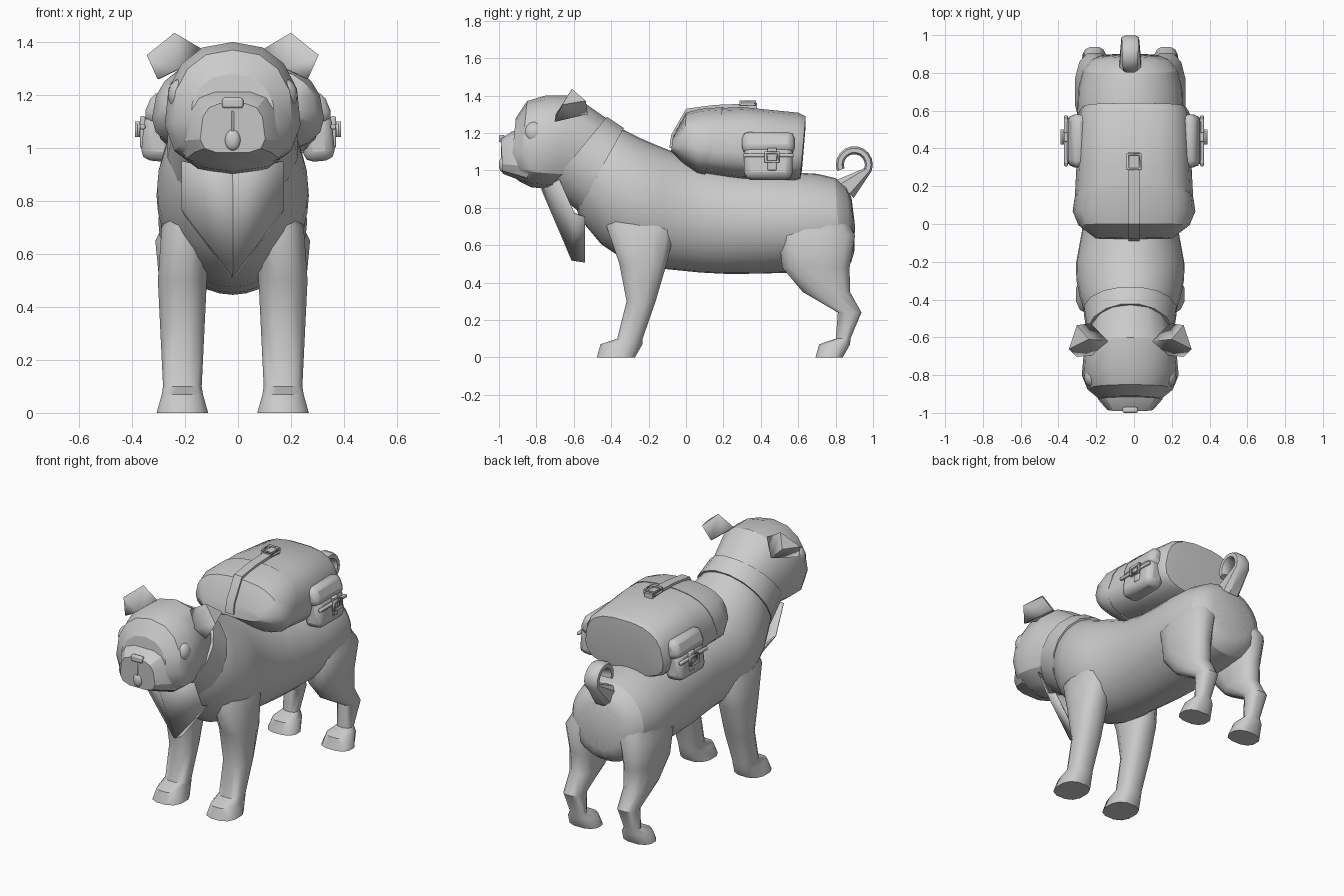
import bpy, bmesh, math
from mathutils import Vector

if "Cube" in bpy.data.objects:
    bpy.data.objects.remove(bpy.data.objects["Cube"])

shade = (.6, .6, .6, 1)
grey = bpy.data.materials.new("plain_grey")
grey.use_nodes = True
grey.diffuse_color = shade
grey.node_tree.nodes["Principled BSDF"].inputs["Base Color"].default_value = shade
dog_centre = -.02  # the dog stands slightly to one side of the pack


def finish(name, bm, angle=35):
    """Turn a bmesh into a shaded, coloured object."""
    bmesh.ops.recalc_face_normals(bm, faces=bm.faces)
    mesh = bpy.data.meshes.new(name)
    bm.to_mesh(mesh)
    bm.free()
    mesh.materials.append(grey)
    mesh.shade_smooth()
    mesh.set_sharp_from_angle(angle=math.radians(angle))
    part = bpy.data.objects.new(name, mesh)
    bpy.context.collection.objects.link(part)
    return part


def rounded(angle, power):
    """Point of a unit superellipse."""
    cosine, sine = math.cos(angle), math.sin(angle)
    return (math.copysign(abs(cosine) ** power, cosine),
            math.copysign(abs(sine) ** power, sine))


def skin(name, rows, angle):
    """Bridge rows of points into a closed tube."""
    bm = bmesh.new()
    rows = [[bm.verts.new(point) for point in row] for row in rows]
    for row, following in zip(rows, rows[1:]):
        for step in range(len(row)):
            bm.faces.new((row[step - 1], row[step], following[step], following[step - 1]))
    bm.faces.new(rows[0])
    bm.faces.new(rows[-1])
    return finish(name, bm, angle)


def loft(name, sections, sides=16, power=1, centre=dog_centre, taper=0, angle=35):
    """A section is top y, top z, bottom y, bottom z, half width."""
    rows = []
    for top_y, top_z, bottom_y, bottom_z, width in sections:
        top = Vector((centre, top_y, top_z))
        bottom = Vector((centre, bottom_y, bottom_z))
        middle, up = (top + bottom) / 2, (top - bottom) / 2
        row = []
        for step in range(sides):
            u, v = rounded(math.tau * (step + .5) / sides, power)
            row.append(middle + up * v + Vector((width * u * (1 - taper * v), 0, 0)))
        rows.append(row)
    return skin(name, rows, angle)


def leg(name, side, sections, slim, flare):
    """Sections are z, front y, back y; the top leans into the body, and a paw is added."""
    rings = []
    for z, front, back in sections:
        lean = max(0, z - .66)
        rings.append((z, front, back, .19 - lean * .35, slim + flare * min(z, .66) - lean * .2))
    z, front, back = sections[-1]
    rings.append((z * .7, front - .09, back, .19, .08))
    rings.append((0, front - .11, back - .04, .19, .1))
    rows = []
    for z, front, back, across, width in rings:
        row = []
        for step in range(12):
            u, v = rounded(math.tau * (step + .5) / 12, .8)
            row.append((dog_centre + side * (across + width * u),
                        (front + back) / 2 + (back - front) / 2 * v, z))
        rows.append(row)
    skin(name, rows, 45)


def box(name, location, size, tilt=0, wire=False):
    """Softened block, or an open frame for a buckle."""
    bm = bmesh.new()
    bmesh.ops.create_cube(bm, size=1)
    bmesh.ops.scale(bm, vec=size, verts=bm.verts)
    part = finish(name, bm)
    part.location, part.rotation_euler.y = location, tilt
    if wire:
        part.modifiers.new("frame", "WIREFRAME").thickness = .015
    else:
        soften = part.modifiers.new("soften", "BEVEL")
        soften.width, soften.segments = min(size) * .3, 2


def ball(name, location, size):
    bm = bmesh.new()
    bmesh.ops.create_uvsphere(bm, u_segments=16, v_segments=10, radius=1)
    bmesh.ops.scale(bm, vec=size, verts=bm.verts)
    finish(name, bm).location = location


def sheet(name, side, corners, faces):
    """Folded cloth or skin; faces pick named corners."""
    bm = bmesh.new()
    verts = {key: bm.verts.new((dog_centre + side * x, y, z))
             for key, (x, y, z) in corners.items()}
    for face in faces:
        bm.faces.new([verts[key] for key in face.split()])
    part = finish(name, bm, angle=20)
    thicken = part.modifiers.new("thickness", "SOLIDIFY")
    thicken.thickness, thicken.offset = .01, 0


# Torso and neck
body = loft("body", [
    (.9, .87, .91, .55, .17), (.82, .98, .87, .45, .27), (.6, 1, .6, .45, .3),
    (.2, 1, .2, .43, .26), (-.05, 1.1, -.05, .46, .25), (-.2, 1.16, -.22, .47, .31),
    (-.31, 1.21, -.45, .55, .28), (-.45, 1.3, -.7, .9, .22)])
body.modifiers.new("smooth_body", "SUBSURF").levels = 1

# Head with a blunt, squarish muzzle
loft("head", [
    (-.4, 1.26, -.64, .92, .2), (-.6, 1.4, -.74, .9, .245), (-.75, 1.4, -.83, .91, .255),
    (-.85, 1.37, -.89, .94, .225), (-.91, 1.28, -.94, .98, .16)],
    sides=14, power=.85, taper=.1, angle=28)
loft("muzzle", [
    (-.82, 1.24, -.85, .93, .2), (-.93, 1.21, -.93, .96, .165), (-.99, 1.17, -.98, .98, .12)],
    sides=12, power=.6, taper=.1, angle=25)
box("nose", (dog_centre, -.985, 1.17), (.08, .03, .04))
box("lip_crease", (dog_centre, -.985, 1.1), (.01, .01, .08))
ball("tongue", (dog_centre, -.98, 1.03), (.03, .02, .04))

# Neckerchief
loft("neckerchief_collar", [(-.42, 1.29, -.74, .9, .23), (-.33, 1.23, -.58, .78, .25)])
for side, tag in ((1, "left"), (-1, "right")):
    sheet(tag + "_neckerchief_bib", side, {
        "throat": (0, -.77, .9), "neck": (.19, -.68, .95), "edge": (.19, -.6, .77),
        "tip": (0, -.61, .52), "hem": (0, -.54, .51), "fold": (.18, -.54, .75)},
        ["throat tip edge neck", "tip hem fold edge"])

    # Legs, eye and folded ear
    leg(tag + "_front_leg", side, [
        (.9, -.36, -.15), (.7, -.43, -.05), (.5, -.36, -.1), (.3, -.32, -.16),
        (.1, -.37, -.23)], slim=.07, flare=.05)
    leg(tag + "_hind_leg", side, [
        (.85, .6, .8), (.65, .49, .91), (.48, .51, .88), (.35, .62, .88),
        (.24, .81, .94), (.1, .8, .88)], slim=.04, flare=.1)
    ball(tag + "_eye", (dog_centre + side * .2, -.81, 1.2), (.045, .055, .06))
    sheet(tag + "_ear", side, {
        "inner": (.12, -.62, 1.37), "back": (.21, -.53, 1.3), "front": (.2, -.69, 1.3),
        "peak": (.22, -.61, 1.43), "corner": (.28, -.54, 1.37),
        "lobe": (.32, -.66, 1.35), "tip": (.28, -.7, 1.26)},
        ["inner back peak", "inner peak front", "peak back corner", "peak corner lobe",
         "peak lobe front", "front lobe tip", "back tip lobe corner"])

    # Side pocket with lid, belt, strap and buckle
    box(tag + "_pocket", (side * .3, .44, 1.04), (.12, .26, .18), side * -.1)
    box(tag + "_pocket_lid", (side * .285, .44, 1.14), (.12, .28, .12), side * -.4)
    box(tag + "_pocket_belt", (side * .36, .44, 1.08), (.02, .27, .02))
    box(tag + "_pocket_strap", (side * .36, .46, 1.06), (.02, .05, .12))
    box(tag + "_pocket_buckle", (side * .38, .46, 1.07), (.01, .07, .05), wire=True)

# Curled tail: a broad root running into a spiral
tail = [(.9, .85, .8, .95, .06)]
for step in range(12):
    turn = math.radians(step * 20 - 20)
    y, z = math.cos(turn), math.sin(turn)
    inner = .055
    tail.append((.9 + y * .1, 1.03 + z * .1, .9 + y * inner, 1.03 + z * inner, .05 - step * .001))
loft("tail", tail, sides=8, power=.7)

# Pack, its bulging front lid, and the strap over the top
loft("pack", [
    (.64, 1.24, .62, 1, .22), (.64, 1.29, .61, .95, .27), (.6, 1.31, .58, .94, .29),
    (.3, 1.34, .3, .95, .3), (.1, 1.33, .1, .98, .31)],
    sides=20, power=.72, centre=0, taper=.1)
loft("pack_lid", [
    (.2, 1.34, .1, .97, .31), (.08, 1.33, .06, .98, .32), (0, 1.31, -.01, 1.03, .29),
    (-.07, 1.18, -.08, 1.1, .2)], sides=20, power=.75, centre=0, taper=.1)
loft("pack_strap", [
    (-.09, 1.12, -.06, 1.12, .03), (-.08, 1.19, -.05, 1.18, .03),
    (0, 1.33, .01, 1.3, .03), (.15, 1.35, .15, 1.33, .03), (.38, 1.36, .38, 1.33, .03)],
    sides=4, power=.2, centre=0)
box("strap_buckle", (0, .33, 1.36), (.07, .08, .02), wire=True)
